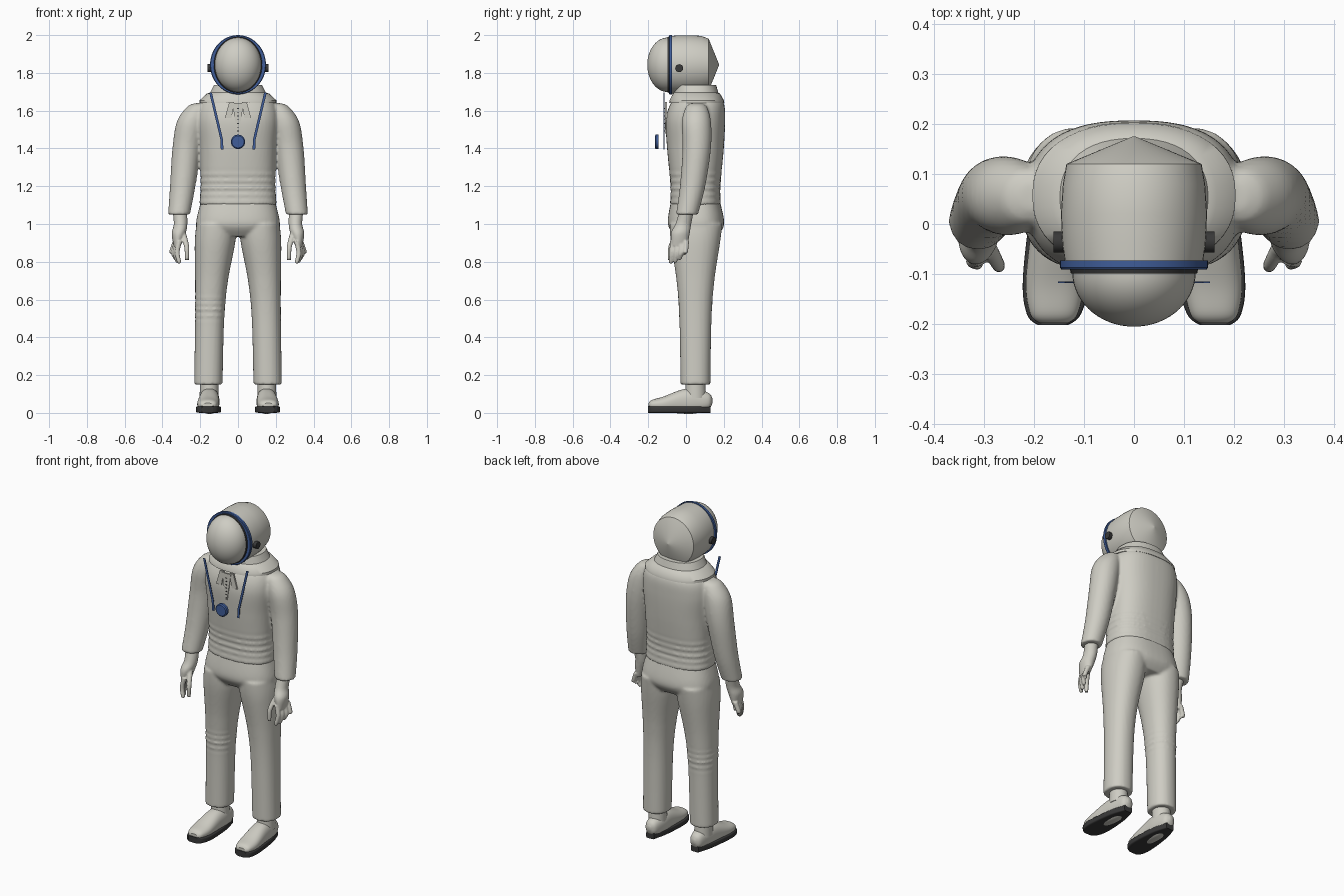
import bpy, bmesh, math
from mathutils import Vector

cube = bpy.data.objects.get("Cube")
if cube:
    bpy.data.objects.remove(cube, do_unlink=True)


def material(name, red, green, blue):
    mat = bpy.data.materials.new(name)
    mat.use_nodes = True
    mat.diffuse_color = (red, green, blue, 1)
    mat.node_tree.nodes["Principled BSDF"].inputs["Base Color"].default_value = mat.diffuse_color
    return mat


SUIT = material("suit_grey", .62, .61, .55)
BLUE = material("trim_blue", .05, .11, .32)
DARK = material("dark_rubber", .04, .04, .04)


def ring(at, wide, deep=None, x=0, mid=0):
    """Cross-section at a position on the loft axis; deep is the second radius."""
    return Vector((at, x, mid, wide, deep or wide))


def spline(rings, steps):
    """Catmull-Rom interpolation through the cross-sections."""
    padded = [rings[0], *rings, rings[-1]]
    for a, b, c, d in zip(padded, padded[1:], padded[2:], padded[3:]):
        for j in range(steps):
            t = j / steps
            slope, bend = (c - a) / 2, a - b * 2.5 + c * 2 - d / 2
            yield b + slope * t + bend * t * t + ((b - c) * 1.5 + (d - a) / 2) * t ** 3
    yield rings[-1]


def loft(bm, rings, side=1, axis="z", power=2, steps=6, segments=48, folds=None):
    """Closed tube of superellipse sections, with optional cloth folds in a band."""
    loops = []
    for at, x, mid, wide, deep in spline(rings, steps):
        if folds and folds[0] < at < folds[1]:
            u = (at - folds[0]) / (folds[1] - folds[0])
            crease = .005 * math.sin(u * math.tau * 5) * math.sin(u * math.pi)
            wide, deep = wide + crease, deep + crease
        loop = []
        for k in range(segments):
            angle = math.tau * k / segments
            c, s = (math.copysign(abs(v) ** (2 / power), v)
                    for v in (math.cos(angle), math.sin(angle)))
            p, q = x * side + c * wide, mid + s * deep
            loop.append(bm.verts.new((p, q, at) if axis == "z" else (p, at, q)))
        loops.append(loop)
    for low, high in zip(loops, loops[1:]):
        for k in range(segments):
            bm.faces.new((low[k], low[k - 1], high[k - 1], high[k]))
    bm.faces.new(loops[0])
    bm.faces.new(loops[-1])


def finish(bm, name, mat, voxel=None):
    bmesh.ops.recalc_face_normals(bm, faces=bm.faces)
    mesh = bpy.data.meshes.new(name)
    bm.to_mesh(mesh)
    bm.free()
    mesh.materials.append(mat)
    ob = bpy.data.objects.new(name, mesh)
    bpy.context.collection.objects.link(ob)
    if voxel:
        # Fuse overlapping tubes into one cloth-like skin
        fuse = ob.modifiers.new("fuse", "REMESH")
        fuse.mode, fuse.voxel_size, fuse.use_smooth_shade = "VOXEL", voxel, True
        soften = ob.modifiers.new("soften", "SMOOTH")
        soften.factor, soften.iterations = .5, 3
    else:
        bpy.ops.object.select_all(action="DESELECT")
        ob.select_set(True)
        bpy.context.view_layer.objects.active = ob
        bpy.ops.object.shade_smooth_by_angle(angle=math.radians(35))


def tube(name, mat, rings, **options):
    bm = bmesh.new()
    loft(bm, rings, **options)
    finish(bm, name, mat)


def plate(name, mat, path, front, side=1, thick=.006):
    """Thin ribbon facing forward; path holds (x, z, half width)."""
    outline = [(x - half, z) for x, z, half in path]
    outline += [(x + half, z) for x, z, half in reversed(path)]
    bm = bmesh.new()
    face = bm.faces.new([bm.verts.new((x * side, front, z)) for x, z in outline])
    extruded = bmesh.ops.extrude_face_region(bm, geom=[face])["geom"]
    bmesh.ops.translate(bm, vec=(0, thick, 0),
                        verts=[v for v in extruded if isinstance(v, bmesh.types.BMVert)])
    finish(bm, name, mat)


SIDES = {"left": 1, "right": -1}

# Jacket: torso with waist folds, plus both sleeves
bm = bmesh.new()
loft(bm, [ring(1.1, wide=.205, deep=.135, mid=.05),
          ring(1.2, wide=.198, deep=.132, mid=.05),
          ring(1.4, wide=.203, deep=.15, mid=.05),
          ring(1.55, wide=.215, deep=.157, mid=.05),
          ring(1.64, wide=.195, deep=.14, mid=.06),
          ring(1.68, wide=.14, deep=.1, mid=.06)],
     power=2.5, steps=12, folds=(1.11, 1.29))
for side in SIDES.values():
    loft(bm, [ring(1.05, wide=.058, x=.312, mid=.005),
              ring(1.2, wide=.067, x=.293, mid=.035),
              ring(1.4, wide=.075, x=.272, mid=.057),
              ring(1.54, wide=.077, x=.247, mid=.055),
              ring(1.62, wide=.055, x=.215, mid=.055),
              ring(1.64, wide=.025, x=.2, mid=.055)], side=side)
finish(bm, "jacket", SUIT, voxel=.009)

# Trousers: hips and two legs, the right knee creased
bm = bmesh.new()
loft(bm, [ring(1.12, wide=.196, deep=.13, mid=.05),
          ring(1, wide=.222, deep=.149, mid=.053),
          ring(.935, wide=.19, deep=.11, mid=.055)], power=2.5, steps=9)
for side in SIDES.values():
    loft(bm, [ring(.15, wide=.075, deep=.079, x=.157, mid=.05),
              ring(.5, wide=.077, deep=.085, x=.15, mid=.05),
              ring(.7, wide=.087, deep=.1, x=.14, mid=.05),
              ring(.9, wide=.107, deep=.13, x=.122, mid=.05),
              ring(1, wide=.105, deep=.14, x=.115, mid=.053)],
         side=side, power=2.2, steps=20, folds=(.48, .63) if side < 0 else None)
finish(bm, "trousers", SUIT, voxel=.009)

# Stand-up collar under the helmet
tube("collar", SUIT, [ring(1.64, wide=.203, deep=.146, mid=.057),
                      ring(1.655, wide=.203, deep=.144, mid=.057),
                      ring(1.69, wide=.165, deep=.125, mid=.055),
                      ring(1.695, wide=.148, deep=.118, mid=.053),
                      ring(1.735, wide=.128, deep=.11, mid=.05)], steps=1, power=2.3)

# Helmet: shell with conical back, trim band, rim and bulging visor
HEAD = 1.843
tube("helmet_shell", SUIT, [ring(-.09, wide=.136, deep=.152, mid=HEAD),
                            ring(-.04, wide=.143, deep=.155, mid=HEAD),
                            ring(.02, wide=.146, deep=.156, mid=HEAD),
                            ring(.08, wide=.142, deep=.153, mid=HEAD),
                            ring(.12, wide=.135, deep=.138, mid=HEAD),
                            ring(.175, wide=.002, mid=HEAD)], axis="y", steps=1)
tube("helmet_band", BLUE, [ring(-.091, wide=.145, deep=.154, mid=HEAD),
                           ring(-.087, wide=.148, deep=.157, mid=HEAD),
                           ring(-.073, wide=.148, deep=.157, mid=HEAD)], axis="y", steps=1)
tube("visor_rim", DARK, [ring(-.099, wide=.126, deep=.147, mid=HEAD),
                         ring(-.09, wide=.128, deep=.149, mid=HEAD)], axis="y", steps=1)
turns = [math.radians(6 * i) for i in range(15)] + [math.radians(89)]
tube("visor", SUIT, [ring(-.097 - .108 * math.sin(turn), wide=.123 * math.cos(turn),
                          deep=.144 * math.cos(turn), mid=HEAD) for turn in turns],
     axis="y", steps=1)

# Chest medallion
tube("chest_disc", BLUE, [ring(-.165, wide=.032, mid=1.435), ring(-.16, wide=.038, mid=1.435),
                          ring(-.145, wide=.038, mid=1.435)], axis="y", steps=1)

# Zip at the throat
plate("zip_flap", SUIT, [(0, 1.64, .03), (0, 1.48, .004)], front=-.112)
for i in range(7):
    low = 1.49 + i * .02
    plate("zip_tooth", DARK, [(0, low, .004), (0, low + .004, .004)], front=-.115)

for word, side in SIDES.items():
    # Flat strap and collar lapel
    plate(word + "_strap", BLUE, [(.145, 1.695, .007), (.087, 1.45, .007), (.084, 1.395, .007)],
          front=-.118, side=side, thick=.003)
    plate(word + "_lapel", SUIT, [(.033, 1.645, .013), (.052, 1.56, .018)],
          front=-.11, side=side, thick=.009)

    # Helmet side knob
    bm = bmesh.new()
    bmesh.ops.create_cone(bm, cap_ends=True, segments=20, radius1=.021, radius2=.021, depth=.022)
    for v in bm.verts:
        v.co = (v.co.z + side * .15, v.co.x - .036, v.co.y + 1.825)
    finish(bm, word + "_knob", DARK)

    # Hand: palm, four fingers and thumb
    bm = bmesh.new()
    loft(bm, [ring(1.07, wide=.038, x=.308, mid=.004),
              ring(1, wide=.036, deep=.042, x=.304, mid=-.014),
              ring(.95, wide=.037, deep=.05, x=.314, mid=-.03),
              ring(.885, wide=.019, deep=.043, x=.322, mid=-.035)], side=side, segments=24)
    for i in range(4):
        root, bow = .31 + .007 * i, .322 + .01 * i
        reach, tip = -.07 + .024 * i, .79 + .005 * i * i
        loft(bm, [ring(.91, wide=.015, x=root, mid=reach),
                  ring(.85, wide=.0135, x=bow, mid=reach - .005),
                  ring(tip + .01, wide=.0115, x=bow - .01, mid=reach - .01),
                  ring(tip, wide=.005, x=bow - .01, mid=reach - .01)], side=side, segments=12)
    loft(bm, [ring(.95, wide=.016, x=.29, mid=-.045), ring(.88, wide=.014, x=.272, mid=-.08),
              ring(.81, wide=.01, x=.27, mid=-.085)], side=side, segments=12)
    finish(bm, word + "_hand", SUIT, voxel=.005)

    # Ankle, shoe upper and sole
    tube(word + "_ankle", SUIT, [ring(.08, wide=.05, deep=.056, x=.153, mid=.05),
                                 ring(.2, wide=.048, deep=.05, x=.153, mid=.05)], side=side)
    tube(word + "_shoe", SUIT, [ring(-.198, wide=.028, deep=.012, x=.16, mid=.04),
                                ring(-.18, wide=.047, deep=.026, x=.16, mid=.043),
                                ring(-.12, wide=.058, deep=.04, x=.158, mid=.046),
                                ring(-.02, wide=.054, deep=.064, x=.153, mid=.06),
                                ring(.05, wide=.05, deep=.065, x=.15, mid=.062),
                                ring(.12, wide=.036, deep=.043, x=.15, mid=.062),
                                ring(.14, wide=.01, deep=.012, x=.15, mid=.065)],
         side=side, axis="y", power=2.3)
    tube(word + "_sole", DARK, [ring(-.202, wide=.03, deep=.018, x=.162, mid=.018),
                                ring(-.18, wide=.054, deep=.018, x=.16, mid=.018),
                                ring(-.11, wide=.066, deep=.018, x=.156, mid=.018),
                                ring(.04, wide=.052, deep=.018, x=.152, mid=.018),
                                ring(.13, wide=.026, deep=.018, x=.15, mid=.018)],
         side=side, axis="y", power=6)
